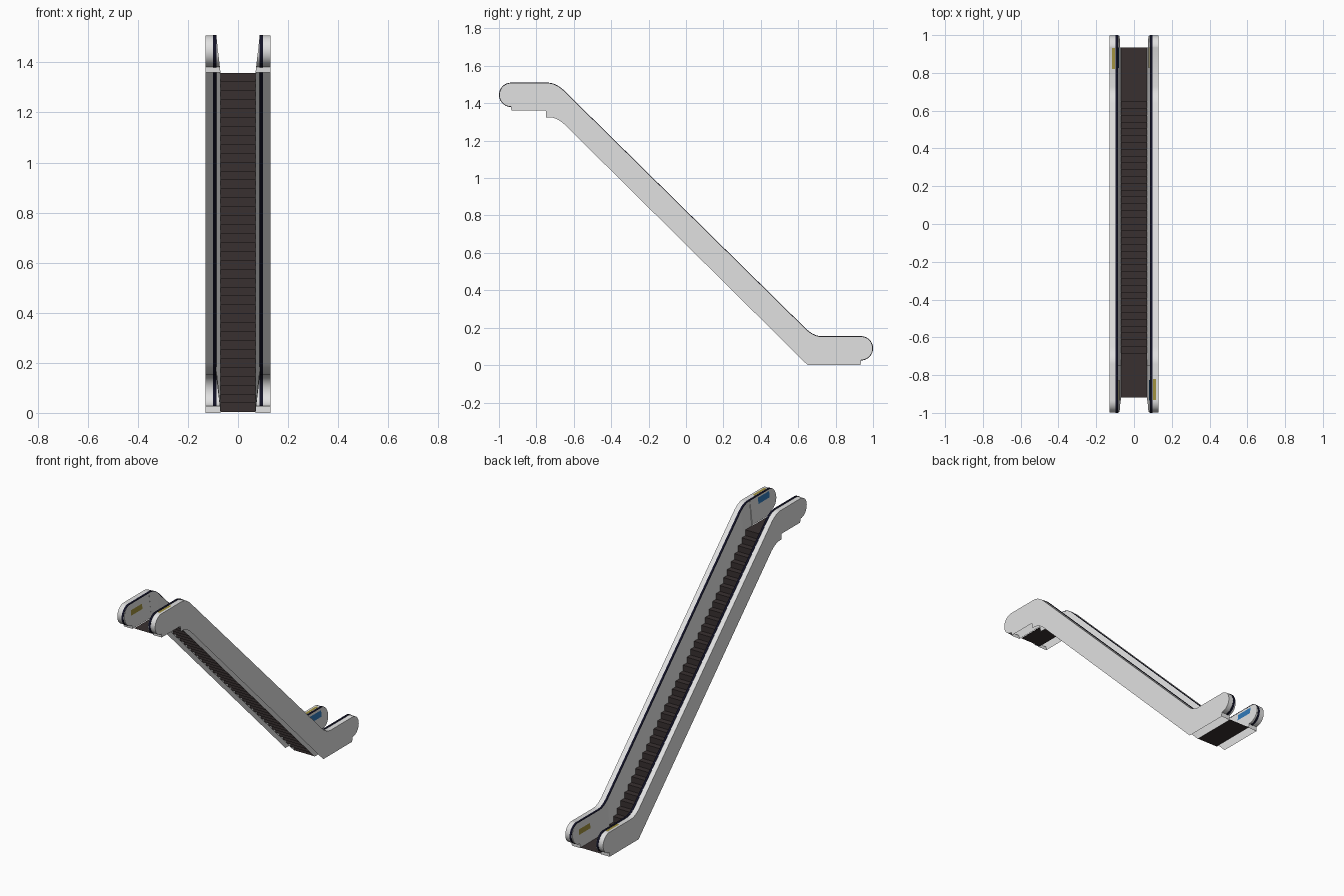
import bpy, bmesh, math

if "Cube" in bpy.data.objects:
    bpy.data.objects.remove(bpy.data.objects["Cube"])


def material(name, rgb):
    m = bpy.data.materials.new(name)
    m.diffuse_color = (*rgb, 1)
    m.use_nodes = True
    m.node_tree.nodes["Principled BSDF"].inputs["Base Color"].default_value = m.diffuse_color
    return m


WHITE = material("panel_white", (0.75, 0.75, 0.75))
BLACK = material("handrail_black", (0.006, 0.006, 0.02))
BROWN = material("step_brown", (0.04, 0.03, 0.03))
YELLOW = material("label_yellow", (0.36, 0.29, 0.05))
BLUE = material("label_blue", (0.03, 0.19, 0.48))

UP, LOW = 1.508, 0.153         # balustrade top at the two landings
R, NOSE = 0.063, 0.935         # rounded ends
X_OUT, X_BASE, X_TOP = 0.13, 0.07, 0.087


def build(name, quads, mat, smooth=False):
    """Make a mesh object from a list of quads, welding shared corners."""
    bm = bmesh.new()
    for q in quads:
        bm.faces.new([bm.verts.new(p) for p in q])
    bmesh.ops.remove_doubles(bm, verts=bm.verts, dist=1e-5)
    bmesh.ops.dissolve_degenerate(bm, edges=bm.edges, dist=1e-5)
    bmesh.ops.recalc_face_normals(bm, faces=bm.faces)
    me = bpy.data.meshes.new(name)
    bm.to_mesh(me)
    bm.free()
    me.materials.append(mat)
    ob = bpy.data.objects.new(name, me)
    bpy.context.collection.objects.link(ob)
    if smooth:
        bpy.ops.object.select_all(action='DESELECT')
        ob.select_set(True)
        bpy.context.view_layer.objects.active = ob
        bpy.ops.object.shade_smooth_by_angle(angle=math.radians(30))
    return ob


def strip(a, b):
    """Quads joining two rows of points."""
    return [(a[i], a[i + 1], b[i + 1], b[i]) for i in range(len(a) - 1)]


def bend(y, y0, slope, width=0.045):
    """Drop after y0 with a rounded start."""
    d = y - y0
    if d <= -width:
        return 0
    if d >= width:
        return slope * d
    return slope * (d + width) ** 2 / (4 * width)


def top(y):
    return UP - bend(y, -0.695, 0.985) + bend(y, 0.681, 0.985)


def base(y):
    if y < -0.749:
        return 1.36
    return max(0.0, 1.325 - bend(y, -0.688, 0.99))


# Side outline as columns (y, bottom z, top z, landing floor z)
N = 14
cols = []
angles = [math.pi / 2 * i / N for i in range(N + 1)]
for a in angles:
    cols.append((-NOSE - R * math.cos(a), UP - R - R * math.sin(a), UP - R + R * math.sin(a), 1.36))
ys = [-0.934, -0.75, -0.748]
ys += [-0.74 + 0.1 * i / 12 for i in range(13)]
ys += [0.63 + 0.02 * i / 3 for i in range(4)] + [0.652 + 0.075 * i / 9 for i in range(10)] + [0.934]
cols += [(y, base(y), top(y), base(y)) for y in ys]
for a in reversed(angles):
    cols.append((NOSE + R * math.cos(a), LOW - R - R * math.sin(a), LOW - R + R * math.sin(a), 0.0))


def inner_x(z, floor, ztop):
    return X_BASE + (X_TOP - X_BASE) * (z - floor) / max(ztop - floor, 0.15)


for side, s in (("right", 1), ("left", -1)):
    # Balustrade: hollow shell, open underneath along the truss
    ob = [(s * X_OUT, y, b) for y, b, t, f in cols]
    ot = [(s * X_OUT, y, t) for y, b, t, f in cols]
    ib = [(s * inner_x(b, f, t), y, b) for y, b, t, f in cols]
    it = [(s * inner_x(t, f, t), y, t) for y, b, t, f in cols]
    k = N + 2
    quads = strip(ob, ot) + strip(ib, it) + strip(ot, it)
    quads += strip(ob[:k], ib[:k]) + strip(ob[-k:], ib[-k:])
    build(side + "_balustrade", quads, WHITE, True)

    # Handrail: thin band following the top and both rounded ends
    path = [(y, b) for y, b, t, f in cols[N:0:-1]]
    path += [(y, t) for y, b, t, f in cols]
    path += [(y, b) for y, b, t, f in cols[-2:-N - 2:-1]]
    rows = [[], [], [], []]
    for i, (y, z) in enumerate(path):
        p, q = path[max(i - 1, 0)], path[min(i + 1, len(path) - 1)]
        dy, dz = q[0] - p[0], q[1] - p[1]
        n = math.hypot(dy, dz)
        ny, nz = -dz / n, dy / n
        for r, (x, o) in enumerate(((0.086, 0.002), (0.099, 0.002), (0.099, -0.001), (0.086, -0.001))):
            rows[r].append((s * x, y + ny * o, z + nz * o))
    quads = []
    for r in range(4):
        quads += strip(rows[r], rows[(r + 1) % 4])
    quads += [tuple(r[0] for r in rows), tuple(r[-1] for r in rows)]
    build(side + "_handrail", quads, BLACK, True)

    # Labels: one on the top face, one on the inner face at each end
    def inner_label(name, end, floor, h0, h1, mat):
        def x(h):
            return s * (X_BASE + (X_TOP - X_BASE) * h / 0.15 - 0.0012)
        y0, y1 = end * 0.825, end * 0.935
        build(name, [((x(h0), y0, floor + h0), (x(h0), y1, floor + h0),
                      (x(h1), y1, floor + h1), (x(h1), y0, floor + h1))], mat)

    end = -s                       # the end that carries the top label
    z = (UP if end < 0 else LOW) + 0.001
    x0, x1, y0, y1 = s * 0.101, s * 0.117, end * 0.82, end * 0.933
    build(side + "_top_label", [((x0, y0, z), (x1, y0, z), (x1, y1, z), (x0, y1, z))], YELLOW)
    inner_label(side + "_blue_label", end, 1.36 if end < 0 else 0.0, 0.1, 0.138, BLUE)
    inner_label(side + "_yellow_label", -end, 1.36 if end > 0 else 0.0, 0.08, 0.112, YELLOW)

# Steps and both landings: one folded sheet
STEPS = 38
z_hi, z_lo = 1.357, 0.003
h = (z_hi - z_lo) / STEPS
prof = [(-0.918, z_hi)]
for i in range(STEPS):
    za, zb = z_hi - i * h, z_hi - (i + 1) * h
    y = (0.645 - zb) / 0.99
    prof += [(y, za), (y, zb)]
prof.append((0.934, z_lo))
build("steps", strip([(-X_BASE, y, z) for y, z in prof], [(X_BASE, y, z) for y, z in prof]), BROWN)
